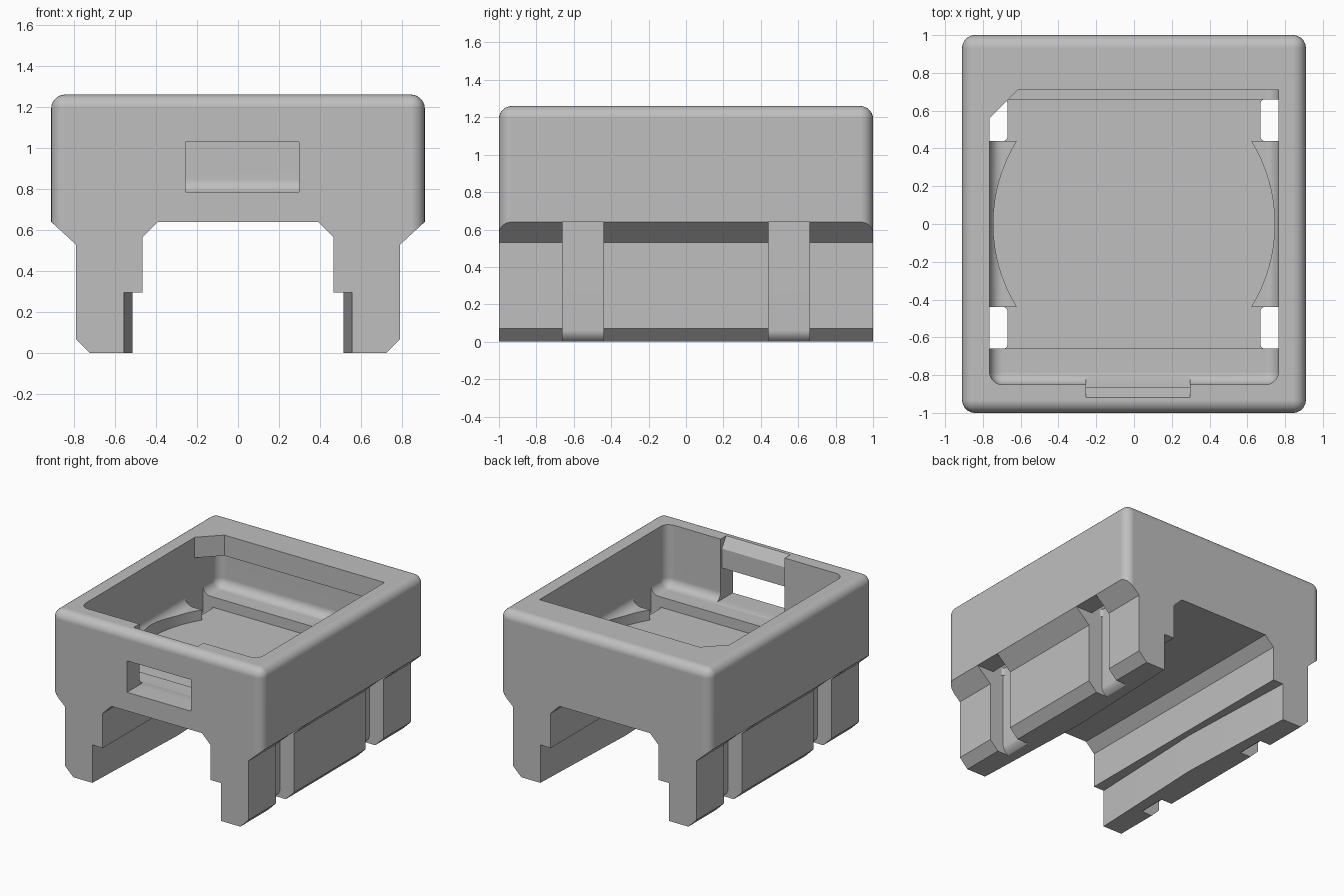
import bpy, bmesh, math
from mathutils import Vector

old = bpy.data.objects.get("Cube")
if old:
    bpy.data.objects.remove(old, do_unlink=True)

grey = bpy.data.materials.new("light_grey")
grey.use_nodes = True
colour = (0.52, 0.52, 0.52, 1)
grey.diffuse_color = colour
grey.node_tree.nodes["Principled BSDF"].inputs["Base Color"].default_value = colour


def prism(name, points, axis, lo, hi, radius=0, pick=None):
    """Extrude a 2D outline along y (points are x, z) or z (points are x, y)."""
    bm = bmesh.new()
    place = (lambda a, b, t: (a, t, b)) if axis == "y" else (lambda a, b, t: (a, b, t))
    face = bm.faces.new([bm.verts.new(place(a, b, lo)) for a, b in points])
    ext = bmesh.ops.extrude_face_region(bm, geom=[face])
    offset = Vector(place(0, 0, hi - lo))
    bmesh.ops.translate(bm, vec=offset, verts=[v for v in ext["geom"] if isinstance(v, bmesh.types.BMVert)])
    bmesh.ops.recalc_face_normals(bm, faces=bm.faces)
    if radius:
        edges = [e for e in bm.edges if pick(e.verts[0].co, e.verts[1].co)]
        bmesh.ops.bevel(bm, geom=edges, offset=radius, segments=7, profile=0.5, affect="EDGES")
    mesh = bpy.data.meshes.new(name)
    bm.to_mesh(mesh)
    bm.free()
    mesh.materials.append(grey)
    obj = bpy.data.objects.new(name, mesh)
    bpy.context.collection.objects.link(obj)
    return obj


def rect(x0, x1, y0, y1):
    return [(x0, y0), (x1, y0), (x1, y1), (x0, y1)]


def combine(target, cutter, operation="DIFFERENCE"):
    """Apply a boolean and discard the helper."""
    mod = target.modifiers.new("cut", "BOOLEAN")
    mod.object, mod.operation, mod.solver = cutter, operation, "EXACT"
    bpy.context.view_layer.update()
    graph = bpy.context.evaluated_depsgraph_get()
    mesh = bpy.data.meshes.new_from_object(target.evaluated_get(graph))
    target.modifiers.clear()
    target.data = mesh
    bpy.data.objects.remove(cutter, do_unlink=True)


def upright(a, b):
    return abs(a.z - b.z) > 0.1


# Housing and legs: one mirrored front profile
half = [(0.39, 0.64), (0.465, 0.565), (0.465, 0.295), (0.5, 0.295), (0.5, 0), (0.72, 0),
        (0.79, 0.07), (0.79, 0.53), (0.91, 0.64), (0.91, 1.26)]
body = prism("housing", half + [(-x, z) for x, z in reversed(half)], "y", -1, 1)

# Rounded outer corners and top rim
envelope = prism("envelope", rect(-0.91, 0.91, -1, 1), "z", -0.5, 1.26, 0.068,
                 lambda a, b: upright(a, b) or min(a.z, b.z) > 1)
combine(body, envelope, "INTERSECT")

# Slightly waisted rail channel between the feet
channel = [(-0.555, -1.01), (0.555, -1.01), (0.515, 0), (0.555, 1.01), (-0.555, 1.01), (-0.515, 0)]
combine(body, prism("rail_channel", channel, "z", -0.1, 0.295))

# Main cavity with filleted floor, leaving a lip along the back
cavity = prism("cavity", rect(-0.765, 0.765, -0.85, 0.85), "z", 0.78, 1.5, 0.068,
               lambda a, b: upright(a, b) or max(a.z, b.z) < 1)
lip = [(-0.9, 0.9), (-0.9, 0.425), (-0.615, 0.71), (0.9, 0.71), (0.9, 0.9)]
combine(cavity, prism("back_lip", lip, "z", 1.1, 2))
combine(body, cavity)

# Sunken floor with bowed sides
radius = 0.837
sweep = math.asin(0.44 / radius)
bow = []
for i in range(17):
    a = -sweep + 2 * sweep * i / 16
    bow.append((0.745 - radius + radius * math.cos(a), radius * math.sin(a)))
side = [(0.69, -0.66), (0.69, -0.44)] + bow + [(0.69, 0.44), (0.69, 0.66)]
combine(body, prism("sunken_floor", side + [(-x, -y) for x, y in side], "z", 0.7, 0.95))

# Strap slots: holes through the floor and grooves down the legs
for sx in (-1, 1):
    for y in (-0.55, 0.55):
        hole = rect(*sorted((sx * 0.67, sx * 0.764)), y - 0.11, y + 0.11)
        combine(body, prism("strap_hole", hole, "z", 0.5, 0.95, 0.022,
                            lambda a, b: upright(a, b) and abs(a.x) < 0.7))
        groove = [(0.67, 0.64), (0.67, 0.06), (0.66, 0.03), (0.64, 0.01), (0.61, -0.01),
                  (0.61, -0.1), (1, -0.1), (1, 0.64)]
        combine(body, prism("strap_groove", [(sx * x, z) for x, z in groove],
                            "y", y - 0.11, y + 0.11))

# Front window
combine(body, prism("window", rect(-0.255, 0.297, 0.785, 1.03), "y", -1.1, -0.78))

# Notch behind the window, with a sloped lead-in at the rim
notch = prism("notch", rect(-0.255, 0.297, -0.865, -0.78), "z", 0.785, 1.36)
for v in notch.data.vertices:
    if v.co.z > 1.3 and v.co.y < -0.8:
        v.co.z = 1.18
combine(body, notch)
ramp = prism("notch_ramp", rect(-0.255, 0.297, -0.865, -0.78), "z", 1.18, 1.36)
for v in ramp.data.vertices:
    if v.co.z > 1.3 and v.co.y < -0.8:
        v.co.y = -0.988
combine(body, ramp)

# Smooth rounds, crisp edges
bpy.ops.object.select_all(action="DESELECT")
body.select_set(True)
bpy.context.view_layer.objects.active = body
bpy.ops.object.shade_smooth_by_angle(angle=math.radians(28))
weighted = body.modifiers.new("even_shading", "WEIGHTED_NORMAL")
weighted.keep_sharp = True
